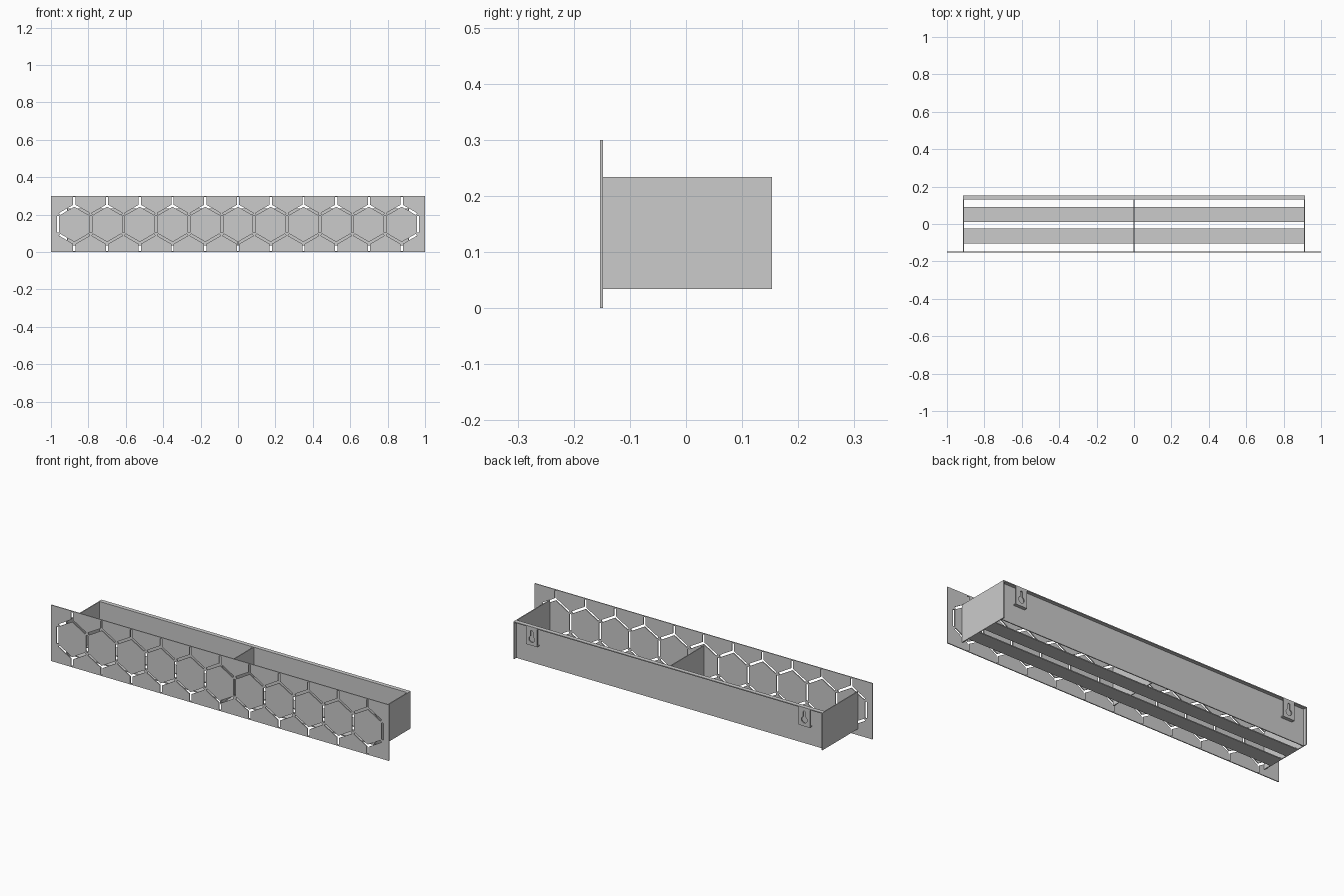
import bpy, bmesh
from math import sin, cos, pi, radians, sqrt
from mathutils import Matrix, Vector

if "Cube" in bpy.data.objects:
    bpy.data.objects.remove(bpy.data.objects["Cube"])

T = 0.005                       # sheet thickness
X, Y0, Y1 = 0.915, -0.148, 0.153
Z0, Z1 = 0.034, 0.234
BACK = 0.13                     # rear wall plane


def finish(name, bm):
    bmesh.ops.recalc_face_normals(bm, faces=bm.faces)
    me = bpy.data.meshes.new(name)
    bm.to_mesh(me)
    bm.free()
    ob = bpy.data.objects.new(name, me)
    bpy.context.collection.objects.link(ob)
    return ob


def box(name, x0, x1, y0, y1, z0, z1):
    bm = bmesh.new()
    m = (Matrix.Translation(((x0 + x1) / 2, (y0 + y1) / 2, (z0 + z1) / 2))
         @ Matrix.Diagonal((x1 - x0, y1 - y0, z1 - z0, 1)))
    bmesh.ops.create_cube(bm, size=1, matrix=m)
    return finish(name, bm)


def prism(bm, pts, y0, y1):
    """Extrude an x-z outline along y."""
    f = bm.faces.new([bm.verts.new((x, y0, z)) for x, z in pts])
    r = bmesh.ops.extrude_face_region(bm, geom=[f])
    vs = [v for v in r["geom"] if isinstance(v, bmesh.types.BMVert)]
    bmesh.ops.translate(bm, verts=vs, vec=(0, y1 - y0, 0))


def slot(bm, a, b, trim_a, trim_b, w=0.012):
    a, b = Vector(a), Vector(b)
    d = (b - a).normalized()
    n = Vector((-d.y, d.x)) * w / 2
    a, b = a + d * trim_a, b - d * trim_b
    prism(bm, [a + n, b + n, b - n, a - n], Y0 - 0.03, Y0 + 0.03)


def cut(ob, cutter):
    m = ob.modifiers.new("cut", "BOOLEAN")
    m.operation, m.solver, m.object = "DIFFERENCE", "EXACT", cutter
    m.use_self = True
    cutter.hide_render = True
    cutter.display_type = "WIRE"


# Front panel with honeycomb slots
front = box("front_panel", -1, 1, Y0 - T, Y0, 0, 0.3)
P, CZ = 0.175, 0.148
R = P / sqrt(3)
bm = bmesh.new()
for i in range(11):
    cx = (i - 5) * P
    for s in (-1, 1):
        tip = (cx, CZ + s * R)
        slot(bm, tip, (cx, 0.294 if s > 0 else 0.006), -0.002, 0)
        for k in (-1, 1):
            slot(bm, tip, (cx + k * P / 2, CZ + s * R / 2), 0, 0.01)
for i in range(12):
    x = (i - 5.5) * P
    slot(bm, (x, CZ - R / 2), (x, CZ + R / 2), 0.006, 0.006)
cut(front, finish("honeycomb_cutter", bm))

# Tray walls, divider and rear top flange
for s, n in ((-1, "left"), (1, "right")):
    a, b = sorted((s * X, s * (X - T)))
    box(n + "_side", a, b, Y0, Y1, Z0, Z1)
box("divider", -T / 2, T / 2, Y0, BACK, Z0, Z1)
box("back_wall", -X + T, X - T, BACK, BACK + T, Z0, Z1)
box("back_top_flange", -X + T, X - T, BACK, Y1, Z1 - T, Z1)

# Bottom slats
for i, y in enumerate((-0.105, 0.01)):
    box(f"bottom_slat_{i + 1}", -X + T, X - T, y, y + 0.08, Z0, Z0 + T)

# Keyhole hangers on the back
for s, n in ((-1, "left"), (1, "right")):
    c, h = s * 0.807, 0.033
    plate = box(n + "_hanger_plate", c - h, c + h, Y1 - T, Y1, 0.134, Z1 - T)
    box(n + "_hanger_tab", c - h, c + h, BACK + T, Y1 - T, 0.134, 0.134 + T)
    hole = [(c + 0.017 * cos(t), 0.168 + 0.017 * sin(t))
            for t in (radians(115 + 310 * k / 16) for k in range(17))]
    hole += [(c + 0.007 * cos(pi * k / 6), 0.208 + 0.007 * sin(pi * k / 6)) for k in range(7)]
    bm = bmesh.new()
    prism(bm, hole, Y1 - 0.015, Y1 + 0.02)
    cut(plate, finish(n + "_keyhole_cutter", bm))
